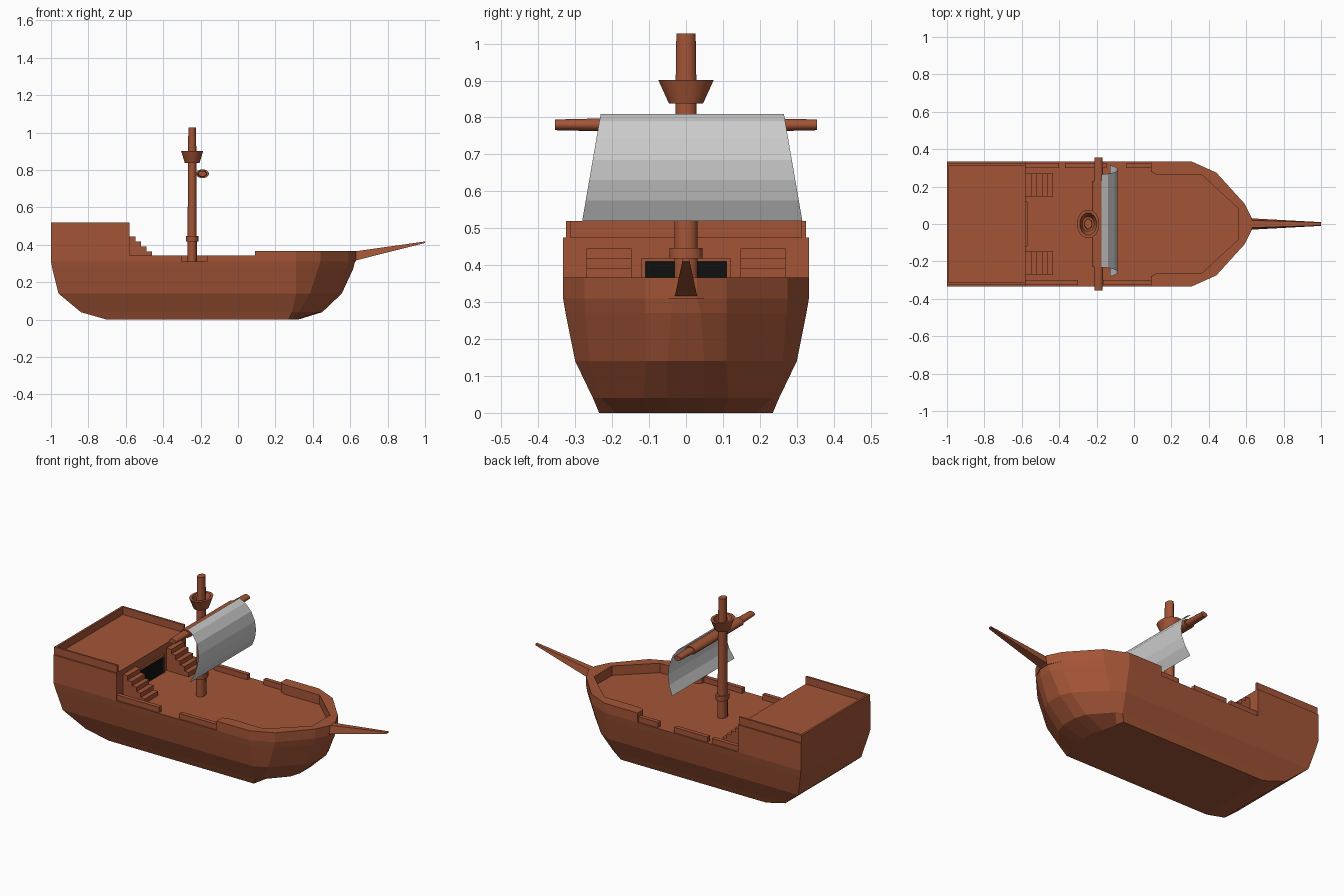
import bpy, bmesh, math

if "Cube" in bpy.data.objects:
    bpy.data.objects.remove(bpy.data.objects["Cube"])


def material(name, rgb):
    m = bpy.data.materials.new(name)
    m.diffuse_color = (*rgb, 1)
    m.use_nodes = True
    m.node_tree.nodes["Principled BSDF"].inputs["Base Color"].default_value = m.diffuse_color
    return m


WOOD = material("wood", (0.367, 0.09, 0.038))
DARK = material("dark", (0.005, 0.005, 0.005))


def finish(name, bm, mat=WOOD, solid=True):
    if solid:
        bmesh.ops.recalc_face_normals(bm, faces=bm.faces)
    me = bpy.data.meshes.new(name)
    bm.to_mesh(me)
    bm.free()
    if mat:
        me.materials.append(mat)
    ob = bpy.data.objects.new(name, me)
    bpy.context.collection.objects.link(ob)
    return ob


def loft(name, rings, mat=WOOD):
    """Skin equal-length point rings and cap both ends."""
    bm = bmesh.new()
    vs = [[bm.verts.new(p) for p in r] for r in rings]
    n = len(vs[0])
    for a, b in zip(vs, vs[1:]):
        for i in range(n):
            j = (i + 1) % n
            bm.faces.new((a[i], a[j], b[j], b[i]))
    bm.faces.new(vs[0])
    bm.faces.new(vs[-1])
    return finish(name, bm, mat)


def smooth(ob):
    bpy.ops.object.select_all(action="DESELECT")
    ob.select_set(True)
    bpy.context.view_layer.objects.active = ob
    bpy.ops.object.shade_smooth_by_angle(angle=math.radians(40))


def prism(name, outline, z0, z1, mat=WOOD):
    return loft(name, [[(x, y, z) for x, y in outline] for z in (z0, z1)], mat)


def box(name, x0, x1, y0, y1, z0, z1, mat=WOOD):
    return prism(name, [(x0, y0), (x1, y0), (x1, y1), (x0, y1)], z0, z1, mat)


def mirrored(half):
    return half + [(x, -y) for x, y in reversed(half)]


def oval(cx, z, rx, ry, n=12):
    return [(cx + rx * math.cos((i + 0.5) * math.tau / n),
             ry * math.sin((i + 0.5) * math.tau / n), z) for i in range(n)]


# Hull: half outlines from stern to bow at each level
levels = [
    (0.00, [(-0.70, 0.235), (0.27, 0.235), (0.28, 0.19), (0.30, 0.10), (0.32, 0.04)]),
    (0.04, [(-0.84, 0.252), (0.29, 0.252), (0.325, 0.232), (0.43, 0.115), (0.45, 0.05)]),
    (0.14, [(-0.96, 0.300), (0.31, 0.300), (0.385, 0.262), (0.53, 0.11), (0.555, 0.05)]),
    (0.27, [(-0.992, 0.326), (0.31, 0.326), (0.428, 0.272), (0.58, 0.11), (0.615, 0.04)]),
    (0.31, [(-1.00, 0.333), (0.31, 0.333), (0.44, 0.275), (0.59, 0.11), (0.625, 0.03)]),
]
loft("hull", [[(x, y, z) for x, y in mirrored(h)] for z, h in levels])

# Raised rail round the bow
outer = [(0.09, 0.333), (0.31, 0.333), (0.44, 0.275), (0.59, 0.11), (0.63, 0.03)]
inner = [(0.09, 0.28), (0.12, 0.265), (0.36, 0.265), (0.555, 0.085)]
prism("bow_rail", mirrored(outer) + list(reversed(mirrored(inner))), 0.31, 0.367)

# Broken low rails along the waist, set in slightly from the hull edge
for x0, x1 in ((-0.58, -0.30), (-0.165, 0.09)):
    box("waist_rail_front", x0, x1, -0.325, -0.30, 0.31, 0.342)
for x0, x1 in ((-0.58, -0.40), (-0.37, -0.147), (-0.04, 0.09)):
    box("waist_rail_back", x0, x1, 0.30, 0.325, 0.31, 0.342)

# Stern cabin and the rail round three sides of its roof
box("cabin", -1.0, -0.58, -0.333, 0.333, 0.31, 0.475)
rail_out = [(-0.58, 0.325), (-1.0, 0.325)]
rail_in = [(-0.58, 0.313), (-0.988, 0.313)]
prism("cabin_rail", mirrored(rail_out) + list(reversed(mirrored(rail_in))), 0.475, 0.52)

# Dark doorway with a thin frame
box("doorway", -0.585, -0.575, -0.11, 0.11, 0.31, 0.41, DARK)
for s in (-1, 1):
    box("door_post", -0.58, -0.57, s * 0.115 - 0.005, s * 0.115 + 0.005, 0.31, 0.41)
box("door_lintel", -0.58, -0.57, -0.12, 0.12, 0.41, 0.42)

# Stairs either side of the door
steps = [(-0.58, 0.31)]
z = 0.31
for i in range(5):
    x = -0.432 - i * 0.029
    steps += [(x, z), (x, z + 0.027)]
    z += 0.027
steps.append((-0.58, z))
for side, y0, y1 in (("front", -0.27, -0.147), ("back", 0.147, 0.27)):
    loft("stairs_" + side, [[(x, y, h) for x, h in steps] for y in (y0, y1)])

# Mast with collar
MX = -0.245
smooth(loft("mast", [oval(MX, 0.31, 0.026, 0.033), oval(MX, 0.90, 0.023, 0.029),
                     oval(MX, 1.028, 0.021, 0.027)]))
smooth(loft("mast_collar", [oval(MX, 0.418, 0.034, 0.046), oval(MX, 0.447, 0.034, 0.046)]))

# Lookout basket: hollow flared cup
smooth(loft("lookout_basket", [oval(MX, 0.838, 0.041, 0.048), oval(MX, 0.902, 0.061, 0.078),
                               oval(MX, 0.902, 0.046, 0.061), oval(MX, 0.850, 0.032, 0.040)]))


# Yard: slim ends with a thicker middle
def yard_ring(y, r):
    return [(-0.190 + 1.45 * r * math.cos((i + 0.5) * math.tau / 12), y,
             0.78 + r * math.sin((i + 0.5) * math.tau / 12)) for i in range(12)]


smooth(loft("yard", [yard_ring(y, r) for y, r in
                     ((-0.355, 0.015), (-0.23, 0.018), (-0.23, 0.024),
                      (0.23, 0.024), (0.23, 0.018), (0.355, 0.015))]))

# Billowing sail: single curved sheet, wider at the foot
curve = [(-0.175, 0.81), (-0.14, 0.79), (-0.105, 0.745), (-0.087, 0.685),
         (-0.087, 0.63), (-0.10, 0.575), (-0.127, 0.52)]
bm = bmesh.new()
rows = []
for x, z in curve:
    w = 0.248 + (0.81 - z) / 0.29 * 0.05
    rows.append([bm.verts.new((x, 0.017 + s * w, z)) for s in (-1, 1)])
for a, b in zip(rows, rows[1:]):
    bm.faces.new((b[0], b[1], a[1], a[0]))
finish("sail", bm, None, solid=False)

# Tapered bowsprit
loft("bowsprit", [
    [(0.61, -0.031, 0.312), (0.61, 0.031, 0.312), (0.61, 0.020, 0.363), (0.61, -0.020, 0.363)],
    [(1.0, -0.010, 0.410), (1.0, 0.010, 0.410), (1.0, 0.008, 0.418), (1.0, -0.008, 0.418)]])
